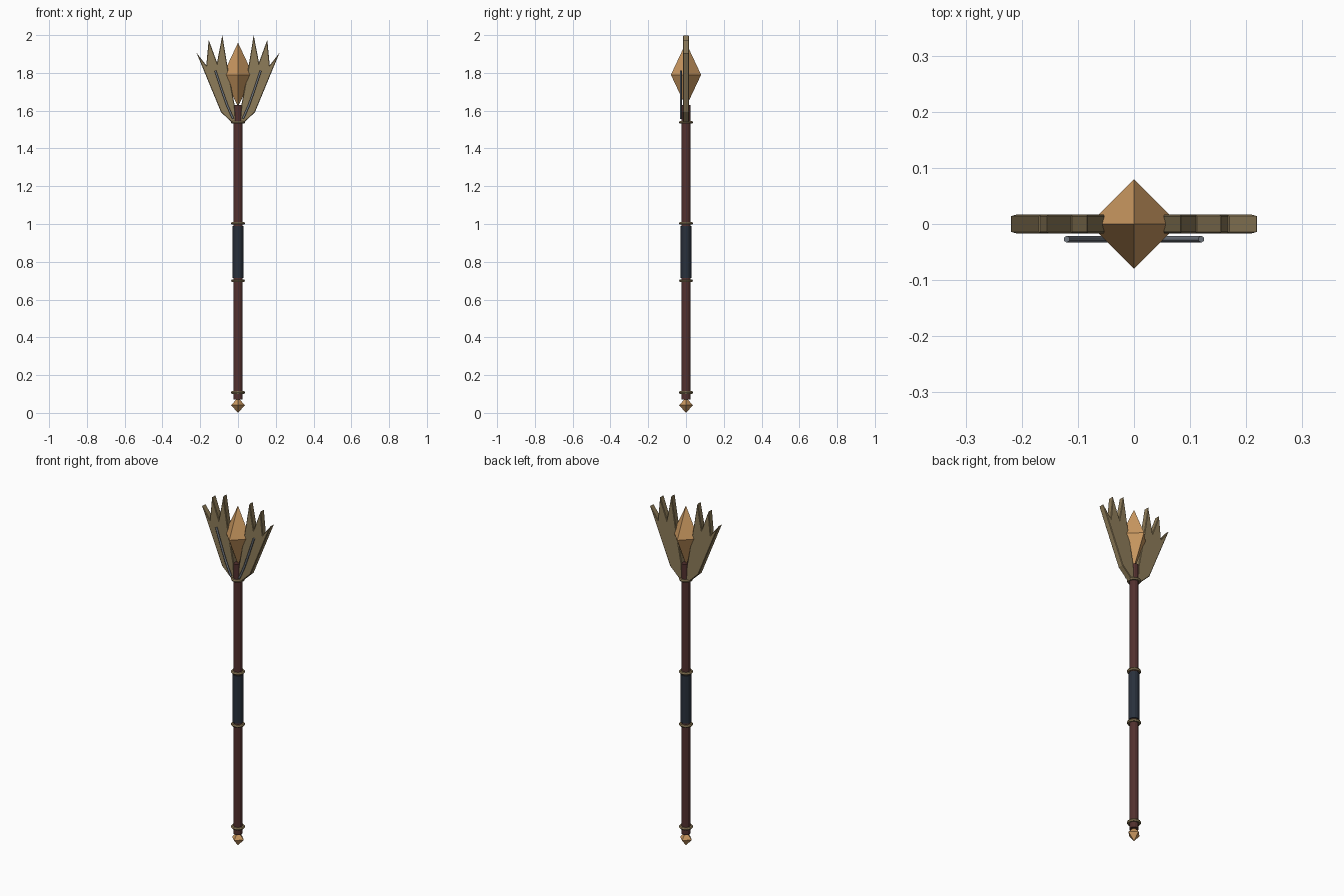
import bpy, bmesh, math

if "Cube" in bpy.data.objects:
    bpy.data.objects.remove(bpy.data.objects["Cube"])


def material(name, r, g, b):
    m = bpy.data.materials.new(name)
    m.diffuse_color = (r, g, b, 1)
    m.use_nodes = True
    m.node_tree.nodes["Principled BSDF"].inputs["Base Color"].default_value = m.diffuse_color
    return m


WOOD = material("dark_wood", 0.085, 0.03, 0.028)
GRIP = material("grip_leather", 0.022, 0.03, 0.045)
BRASS = material("aged_brass", 0.27, 0.2, 0.1)
AMBER = material("amber", 0.6, 0.32, 0.12)
STEEL = material("steel", 0.17, 0.19, 0.22)


def finish(obj, name, mat):
    obj.name = name
    obj.data.materials.append(mat)
    return obj


def rod(name, radius, z0, z1, mat, sides=12):
    bpy.ops.mesh.primitive_cylinder_add(vertices=sides, radius=radius, depth=z1 - z0,
                                        location=(0, 0, (z0 + z1) / 2))
    return finish(bpy.context.object, name, mat)


def ring(name, z):
    bpy.ops.mesh.primitive_torus_add(major_radius=0.029, minor_radius=0.008,
                                     major_segments=16, minor_segments=6, location=(0, 0, z))
    return finish(bpy.context.object, name, BRASS)


def gem(name, radius, z0, zmid, z1):
    # four-sided double pyramid with corners on the axes
    bm = bmesh.new()
    belt = [bm.verts.new((radius * math.cos(i * math.pi / 2),
                          radius * math.sin(i * math.pi / 2), zmid)) for i in range(4)]
    low, high = bm.verts.new((0, 0, z0)), bm.verts.new((0, 0, z1))
    for i in range(4):
        a, b = belt[i], belt[(i + 1) % 4]
        bm.faces.new((a, b, high))
        bm.faces.new((b, a, low))
    mesh = bpy.data.meshes.new(name)
    bm.to_mesh(mesh)
    bm.free()
    obj = bpy.data.objects.new(name, mesh)
    bpy.context.collection.objects.link(obj)
    return finish(obj, name, mat=AMBER)


def wing(name, side):
    # jagged plate outline in x and z, extruded through y
    outline = [(0.012, 1.54), (0.03, 1.535), (0.09, 1.592), (0.22, 1.907), (0.168, 1.84),
               (0.155, 1.975), (0.111, 1.855), (0.083, 2.0), (0.05, 1.80), (0.018, 1.63)]
    bm = bmesh.new()
    face = bm.faces.new([bm.verts.new((side * x, -0.017, z)) for x, z in outline])
    new = bmesh.ops.extrude_face_region(bm, geom=[face])["geom"]
    bmesh.ops.translate(bm, vec=(0, 0.034, 0),
                        verts=[v for v in new if isinstance(v, bmesh.types.BMVert)])
    bmesh.ops.recalc_face_normals(bm, faces=bm.faces)
    mesh = bpy.data.meshes.new(name)
    bm.to_mesh(mesh)
    bm.free()
    obj = bpy.data.objects.new(name, mesh)
    bpy.context.collection.objects.link(obj)
    bevel = obj.modifiers.new("edge", 'BEVEL')
    bevel.width = 0.003
    bevel.segments = 1
    return finish(obj, name, BRASS)


def vein(name, side):
    # curved steel wire on the front of a wing
    curve = bpy.data.curves.new(name, 'CURVE')
    curve.dimensions = '3D'
    curve.bevel_depth = 0.006
    curve.bevel_resolution = 1
    curve.use_fill_caps = True
    path = [(0.026, 1.557), (0.058, 1.63), (0.088, 1.715), (0.12, 1.812)]
    spline = curve.splines.new('POLY')
    spline.points.add(len(path) - 1)
    for p, (x, z) in zip(spline.points, path):
        p.co = (side * x, -0.027, z, 1)
    obj = bpy.data.objects.new(name, curve)
    bpy.context.collection.objects.link(obj)
    return finish(obj, name, STEEL)


# shaft and grip
rod("shaft", 0.024, 0.07, 1.63, WOOD)
rod("grip", 0.029, 0.715, 0.99, GRIP)

# collars
for label, z in (("bottom", 0.108), ("grip_lower", 0.70), ("grip_upper", 1.003), ("head", 1.538)):
    ring(label + "_ring", z)

# pommel and head crystal
gem("pommel", 0.037, 0.0, 0.041, 0.08)
gem("crystal", 0.08, 1.62, 1.79, 1.96)

# wings with wire veins
for label, side in (("left", -1), ("right", 1)):
    wing(label + "_wing", side)
    vein(label + "_vein", side)
